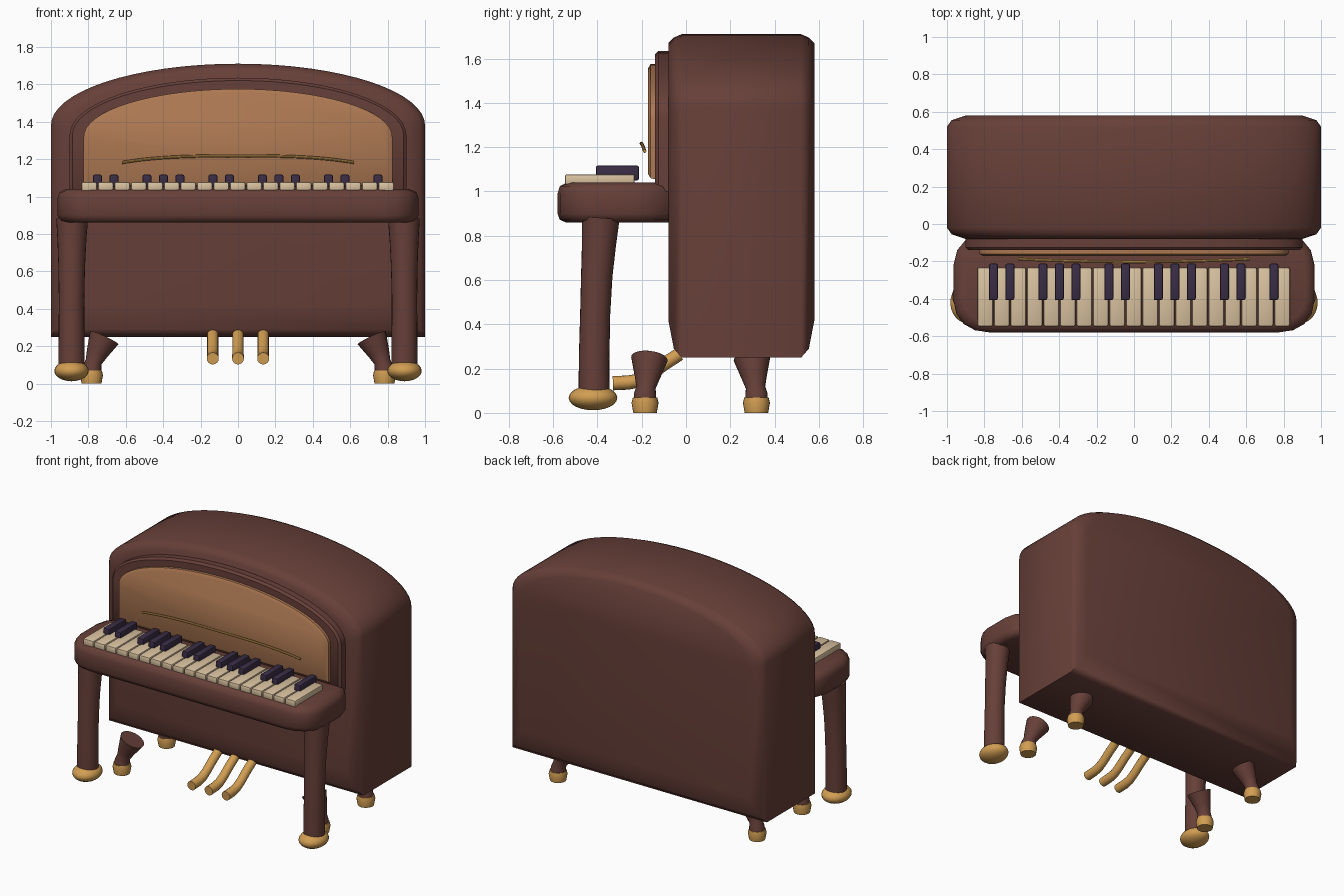
import bpy, bmesh, math
from mathutils import Vector, Matrix

cube = bpy.data.objects.get("Cube")
if cube:
    bpy.data.objects.remove(cube, do_unlink=True)


def material(name, rgb):
    m = bpy.data.materials.new(name)
    m.use_nodes = True
    m.diffuse_color = (*rgb, 1)
    m.node_tree.nodes["Principled BSDF"].inputs["Base Color"].default_value = (*rgb, 1)
    return m


WOOD = material("dark wood", (0.135, 0.05, 0.04))
PANEL = material("light wood", (0.42, 0.19, 0.085))
BRASS = material("brass", (0.64, 0.34, 0.085))
IVORY = material("ivory", (0.70, 0.54, 0.35))
EBONY = material("ebony", (0.042, 0.026, 0.06))


def finish(name, bm, mat, angle=40):
    bmesh.ops.recalc_face_normals(bm, faces=bm.faces)
    mesh = bpy.data.meshes.new(name)
    bm.to_mesh(mesh)
    bm.free()
    mesh.materials.append(mat)
    ob = bpy.data.objects.new(name, mesh)
    bpy.context.collection.objects.link(ob)
    bpy.ops.object.select_all(action="DESELECT")
    ob.select_set(True)
    bpy.context.view_layer.objects.active = ob
    bpy.ops.object.shade_smooth_by_angle(angle=math.radians(angle))
    return ob


def loft(name, rings, mat, angle=40):
    """Skin closed rings of equal length and cap both ends."""
    bm = bmesh.new()
    loops = [[bm.verts.new(p) for p in ring] for ring in rings]
    for a, b in zip(loops, loops[1:]):
        for i in range(len(a)):
            j = (i + 1) % len(a)
            bm.faces.new((a[i], a[j], b[j], b[i]))
    bm.faces.new(loops[0])
    bm.faces.new(loops[-1])
    return finish(name, bm, mat, angle)


def arch(y, w, bottom, shoulder, top, n=32):
    """Arched upright outline at depth y."""
    pts = [(-w, y, bottom), (w, y, bottom)]
    for i in range(n + 1):
        a = math.pi * i / n
        pts.append((w * math.cos(a), y, shoulder + (top - shoulder) * math.sin(a)))
    return pts


def tube(name, pts, mat, sides=20, angle=40):
    """Round bar through (x, y, z, radius) points."""
    rings = []
    for i, p in enumerate(pts):
        d = Vector(pts[min(i + 1, len(pts) - 1)][:3]) - Vector(pts[max(i - 1, 0)][:3])
        d.normalize()
        u = d.cross(Vector((0.3, 1, 0) if abs(d.y) < 0.7 else (1, 0, 0))).normalized()
        v = d.cross(u)
        rings.append([Vector(p[:3]) + p[3] * (u * math.cos(t) + v * math.sin(t))
                      for t in (2 * math.pi * k / sides for k in range(sides))])
    return loft(name, rings, mat, angle)


def box(name, lo, hi, mat, bevel):
    lo, hi = Vector(lo), Vector(hi)
    bm = bmesh.new()
    bmesh.ops.create_cube(bm, size=1, matrix=Matrix.Translation((lo + hi) / 2)
                          @ Matrix.Diagonal((*(hi - lo), 1)))
    bmesh.ops.bevel(bm, geom=bm.edges[:], offset=bevel, segments=2, affect="EDGES", profile=0.5)
    return finish(name, bm, mat)


# Arched cabinet with softened front and back rims
front_rim = [(-0.08, 0.90, 0.42, 1.35, 1.67), (-0.055, 0.975, 0.29, 1.37, 1.695),
             (-0.02, 1.0, 0.25, 1.38, 1.71)]
back_rim = [(0.5 - r[0], *r[1:]) for r in reversed(front_rim)]
loft("cabinet", [arch(*r) for r in front_rim + back_rim], WOOD, 50)

# Raised surround and light music panel
loft("panel_surround", [arch(-0.05, 0.90, 1.0, 1.33, 1.635), arch(-0.125, 0.90, 1.0, 1.33, 1.635),
                        arch(-0.14, 0.885, 1.02, 1.33, 1.62)], WOOD)
loft("music_panel", [arch(-0.12, 0.825, 1.05, 1.32, 1.575), arch(-0.16, 0.825, 1.06, 1.32, 1.575),
                     arch(-0.172, 0.805, 1.08, 1.32, 1.555)], PANEL)

# Brass music rail
rail = []
for i in range(25):
    t = i / 12 - 1
    rail.append((0.62 * t, -0.202 + 0.015 * t * t, 1.217 - 0.035 * abs(t) ** 3, 0.008))
tube("music_rail", rail, BRASS, 8)

# Key shelf with rounded corners
half = [(0.86, -0.04), (0.90, -0.085), (0.945, -0.14), (0.965, -0.22), (0.965, -0.41),
        (0.95, -0.48), (0.91, -0.535), (0.85, -0.568), (0.77, -0.58)]
outline = half + [(-x, y) for x, y in reversed(half)]


def shelf_ring(inset, z):
    return [(x * (1 - inset), -0.3 + (y + 0.3) * (1 - inset * 3), z) for x, y in outline]


loft("key_shelf", [shelf_ring(*r) for r in ((0.045, 0.86), (0.012, 0.872), (0, 0.90), (0, 0.99),
                                            (0.012, 1.024), (0.05, 1.04))], WOOD, 50)

# Keyboard: black keys in groups of two and three
PITCH, START = 0.0882, -0.84
for k in range(19):
    x = START + k * PITCH
    box("white_key", (x + 0.003, -0.547, 1.03), (x + PITCH - 0.003, -0.232, 1.077), IVORY, 0.009)
    if k > 0 and k % 7 not in (0, 3):
        box("black_key", (x - 0.024, -0.407, 1.05), (x + 0.024, -0.212, 1.117), EBONY, 0.009)

# Front legs with flattened ball feet, and four small splayed feet
for side, s in (("left", 1), ("right", -1)):
    tube(side + "_front_leg", [(s * 0.89, -0.415, 0.08, 0.07), (s * 0.89, -0.415, 0.25, 0.069),
                               (s * 0.89, -0.41, 0.45, 0.068), (s * 0.889, -0.403, 0.62, 0.071),
                               (s * 0.888, -0.393, 0.76, 0.077), (s * 0.887, -0.385, 0.88, 0.085)],
         WOOD, 24)
    bm = bmesh.new()
    bmesh.ops.create_uvsphere(bm, u_segments=24, v_segments=12, radius=1,
                              matrix=Matrix.Translation((s * 0.89, -0.42, 0.068))
                              @ Matrix.Diagonal((0.092, 0.11, 0.056, 1)))
    finish(side + "_ball_foot", bm, BRASS)

    for place, y, lean in (("front", -0.185, 0.02), ("back", 0.318, -0.02)):
        tube(f"{side}_{place}_small_foot",
             [(s * 0.783, y, 0.05, 0.05), (s * 0.78, y, 0.085, 0.05),
              (s * 0.772, y + lean * 0.2, 0.115, 0.044),
              (s * 0.755, y + lean * 0.5, 0.16, 0.057),
              (s * 0.715, y + lean, 0.245, 0.083)], WOOD)
        tube(f"{side}_{place}_foot_cap",
             [(s * 0.783, y, 0, 0.053), (s * 0.783, y, 0.045, 0.061), (s * 0.783, y, 0.07, 0.055)],
             BRASS)

# Three bent pedals
for x in (-0.135, 0, 0.135):
    tube("pedal", [(x, -0.03, 0.265, 0.03), (x, -0.10, 0.22, 0.03), (x, -0.16, 0.175, 0.03),
                   (x, -0.21, 0.147, 0.031), (x, -0.26, 0.137, 0.032), (x, -0.33, 0.134, 0.032)],
         BRASS, 16)
